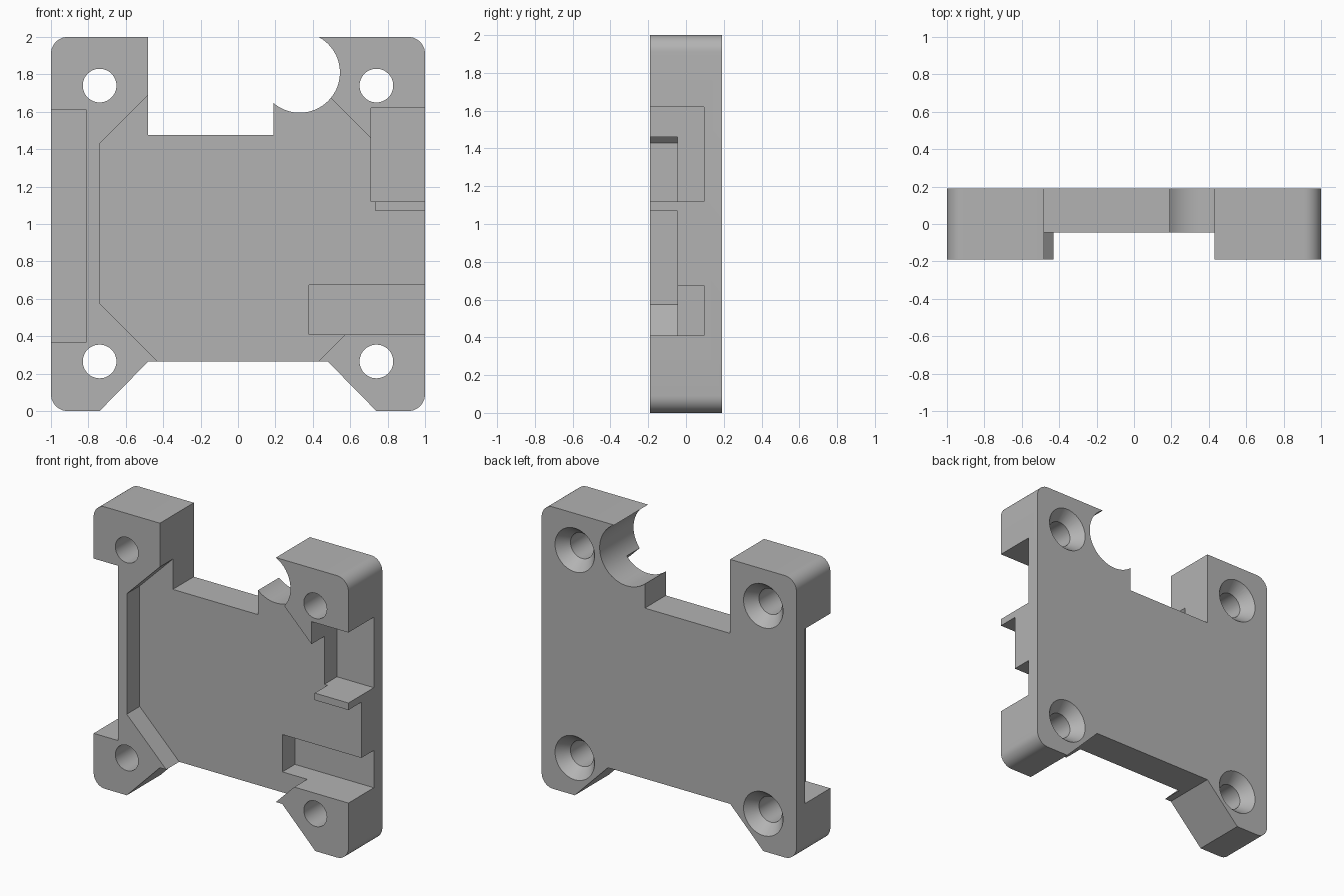
import bpy
import bmesh
import math

if "Cube" in bpy.data.objects:
    bpy.data.objects.remove(bpy.data.objects["Cube"], do_unlink=True)

FRONT, BACK = -0.19, 0.19
FLOOR = -0.045    # pocket floor
DEEP = 0.095      # connector slot floor

grey = bpy.data.materials.new("matte grey")
grey.use_nodes = True
grey.diffuse_color = (0.45, 0.45, 0.45, 1)
grey.node_tree.nodes["Principled BSDF"].inputs["Base Color"].default_value = (0.45, 0.45, 0.45, 1)


def arc(cx, cz, r, a0, a1, n):
    """Points on an arc in the x-z plane, angles in degrees."""
    angles = [math.radians(a0 + (a1 - a0) * i / n) for i in range(n + 1)]
    return [(cx + r * math.cos(a), cz + r * math.sin(a)) for a in angles]


def loft(name, sections):
    """Solid through matching x-z outlines, each given as (y, points)."""
    bm = bmesh.new()
    rings = [[bm.verts.new((x, y, z)) for x, z in pts] for y, pts in sections]
    for a, b in zip(rings, rings[1:]):
        for i in range(len(a)):
            j = (i + 1) % len(a)
            bm.faces.new((a[i], a[j], b[j], b[i]))
    bm.faces.new(rings[0])
    bm.faces.new(rings[-1])
    bmesh.ops.recalc_face_normals(bm, faces=bm.faces)
    mesh = bpy.data.meshes.new(name)
    bm.to_mesh(mesh)
    bm.free()
    mesh.materials.append(grey)
    obj = bpy.data.objects.new(name, mesh)
    bpy.context.collection.objects.link(obj)
    return obj


def box(x0, x1, z0, z1):
    return [(x0, z0), (x1, z0), (x1, z1), (x0, z1)]


# Plate outline: rounded corners, bottom recess, top notch and round bite
r = 0.09
outline = (
    arc(-1 + r, r, r, 180, 270, 10)
    + [(-0.74, 0), (-0.48, 0.265), (0.48, 0.265), (0.74, 0)]
    + arc(1 - r, r, r, 270, 360, 10)
    + arc(1 - r, 2 - r, r, 0, 90, 10)
    + arc(0.33, 1.81, 0.215, 62, -131, 36)
    + [(0.19, 1.475), (-0.48, 1.475), (-0.48, 2)]
    + arc(-1 + r, 2 - r, r, 90, 180, 10)
)
plate = loft("mounting_plate", [(FRONT, outline), (BACK, outline)])

# Shallow front pocket, open on the right side below the rib
pocket = [(-0.74, 0.575), (-0.74, 1.43), (-0.45, 1.72), (0.45, 1.72),
          (0.735, 1.435), (0.735, 1.07), (1.1, 1.07), (1.1, 0.41),
          (0.575, 0.41), (0.395, 0.23), (-0.395, 0.23)]
cutters = [loft("pocket_cutter", [(-0.5, pocket), (FLOOR, pocket)])]

# Deep side slots
for name, rect in (
    ("left_edge_slot", box(-1.1, -0.81, 0.37, 1.61)),
    ("upper_slot", box(0.71, 1.1, 1.12, 1.62)),
    ("lower_slot", box(0.38, 1.1, 0.41, 0.675)),
):
    cutters.append(loft(name + "_cutter", [(-0.5, rect), (DEEP, rect)]))

# Countersunk screw holes
for x in (-0.74, 0.74):
    for z in (0.265, 1.74):
        stations = [(-0.5, 0.09), (0.11, 0.09), (BACK, 0.155), (0.3, 0.155)]
        cutters.append(loft("screw_hole_cutter", [
            (y, arc(x, z, rad, 0, 352.5, 47)) for y, rad in stations]))

bpy.context.view_layer.objects.active = plate
plate.select_set(True)
for cutter in cutters:
    mod = plate.modifiers.new(cutter.name, "BOOLEAN")
    mod.operation = "DIFFERENCE"
    mod.solver = "EXACT"
    mod.object = cutter
    bpy.ops.object.modifier_apply(modifier=mod.name)
    bpy.data.objects.remove(cutter, do_unlink=True)

bpy.ops.object.shade_smooth_by_angle(angle=math.radians(25))
